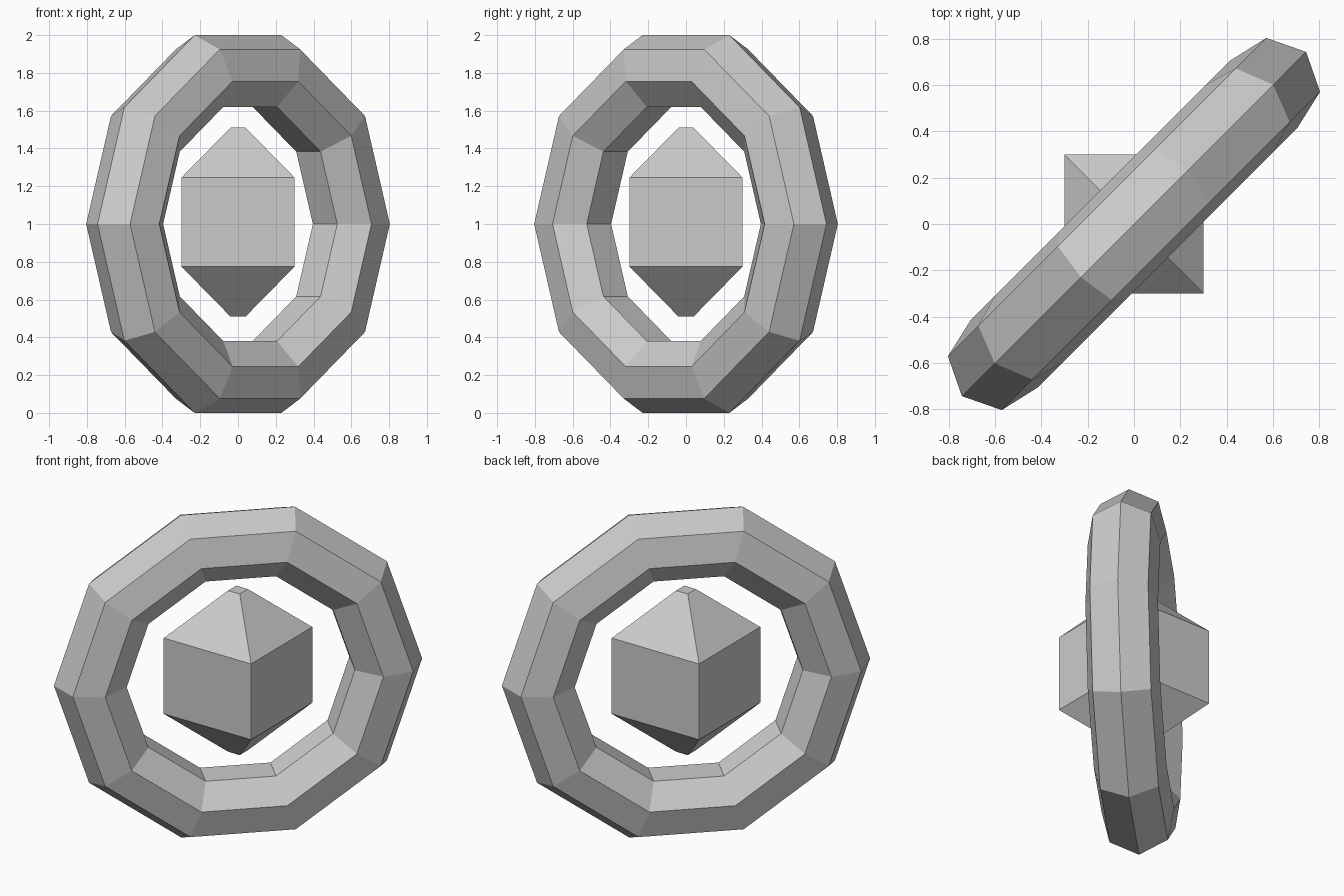
import bpy, bmesh
from math import radians

if "Cube" in bpy.data.objects:
    bpy.data.objects.remove(bpy.data.objects["Cube"])

# Faceted ring standing upright, turned 45 degrees about z
R = 0.8412
bpy.ops.mesh.primitive_torus_add(major_segments=10, minor_segments=7,
                                 major_radius=R, minor_radius=R / 4,
                                 location=(0, 0, 1),
                                 rotation=(radians(90), 0, radians(45)))
bpy.context.object.name = "ring"

# Floating gem: square sections lofted bottom to top (height, half width)
profile = [(0.51, 0.04), (0.775, 0.3), (1.245, 0.3), (1.51, 0.04)]
bm = bmesh.new()
loops = [[bm.verts.new((sx * h, sy * h, z))
          for sx, sy in ((-1, -1), (1, -1), (1, 1), (-1, 1))]
         for z, h in profile]
for low, high in zip(loops, loops[1:]):
    for i in range(4):
        j = (i + 1) % 4
        bm.faces.new((low[i], low[j], high[j], high[i]))
bm.faces.new(loops[0][::-1])
bm.faces.new(loops[-1])
mesh = bpy.data.meshes.new("gem")
bm.to_mesh(mesh)
bm.free()
gem = bpy.data.objects.new("gem", mesh)
bpy.context.collection.objects.link(gem)
